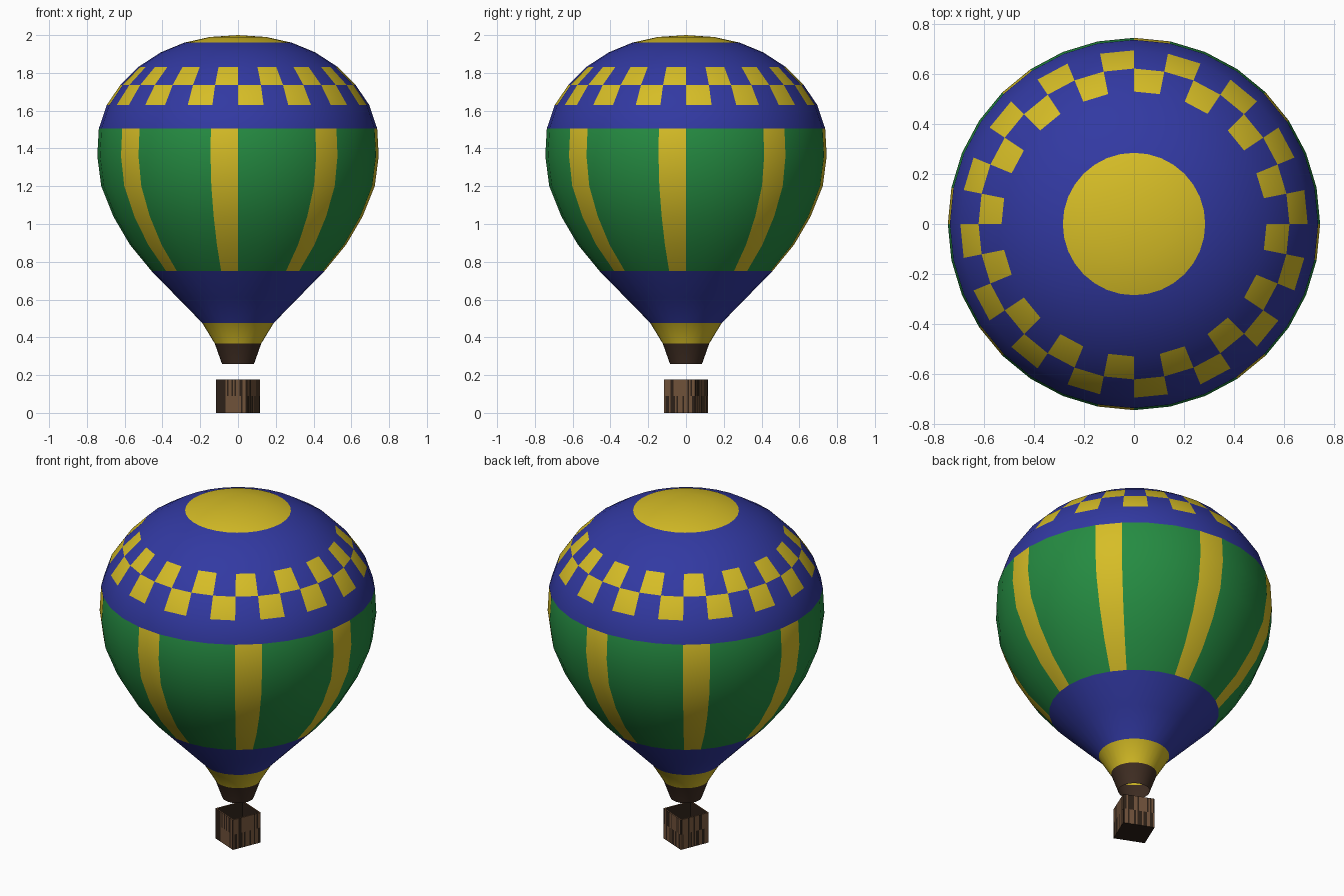
import bpy, bmesh, math, random

if "Cube" in bpy.data.objects:
    bpy.data.objects.remove(bpy.data.objects["Cube"])

random.seed(4)


def material(name, r, g, b):
    lin = [((c / 255 + 0.055) / 1.055) ** 2.4 for c in (r, g, b)]
    m = bpy.data.materials.new(name)
    m.diffuse_color = (*lin, 1)
    m.use_nodes = True
    m.node_tree.nodes["Principled BSDF"].inputs["Base Color"].default_value = m.diffuse_color
    return m


blue = material("blue fabric", 50, 57, 162)
green = material("green fabric", 37, 140, 66)
yellow = material("yellow fabric", 214, 189, 38)
skirt = material("dark brown fabric", 64, 46, 35)
wicker = material("brown wicker", 112, 82, 58)
gap = material("dark wicker", 45, 33, 24)


def finish(bm, name, mats, smooth):
    me = bpy.data.meshes.new(name)
    for f in bm.faces:
        f.smooth = smooth
    bm.to_mesh(me)
    bm.free()
    for m in mats:
        me.materials.append(m)
    ob = bpy.data.objects.new(name, me)
    bpy.context.collection.objects.link(ob)
    return ob


# Envelope: revolved profile (radius, height), one panel per segment
SEG = 32
BLUE, GREEN, YELLOW, BROWN = range(4)
profile = [(.085, .26), (.123, .367), (.19, .477), (.32, .61), (.457, .75),
           (.572, .89), (.66, 1.04), (.724, 1.2), (.745, 1.36), (.737, 1.505),
           (.695, 1.63), (.622, 1.737), (.53, 1.83), (.41, 1.908),
           (.285, 1.96), (.15, 1.99)]


def panel_colour(z, k):
    if z < .367:
        return BROWN
    if z < .477 or z > 1.96:
        return YELLOW
    if .75 < z < 1.505:                       # vertical stripes
        return YELLOW if k % 4 == 3 else GREEN
    if 1.63 < z < 1.737:                      # lower checker row
        return YELLOW if k % 2 == 0 else BLUE
    if 1.737 < z < 1.83:                      # upper checker row
        return YELLOW if k % 2 == 1 else BLUE
    return BLUE


bm = bmesh.new()
rings = []
for r, z in profile:
    rings.append([bm.verts.new((r * math.cos(math.tau * k / SEG),
                                r * math.sin(math.tau * k / SEG), z))
                  for k in range(SEG)])
for i in range(len(rings) - 1):
    mid = (profile[i][1] + profile[i + 1][1]) / 2
    for k in range(SEG):
        n = (k + 1) % SEG
        f = bm.faces.new((rings[i][k], rings[i][n], rings[i + 1][n], rings[i + 1][k]))
        f.material_index = panel_colour(mid, k)
crown = bm.verts.new((0, 0, 2))
for k in range(SEG):
    f = bm.faces.new((rings[-1][k], rings[-1][(k + 1) % SEG], crown))
    f.material_index = YELLOW
finish(bm, "envelope", (blue, green, yellow, skirt), True)

# Basket: open square box, walls split into vertical wicker strips
COLS, H, T, TURN = 20, .178, .008, math.radians(-22.5)
half = .0885
bm = bmesh.new()


def place(x, y, z, side):
    a = TURN + side * math.pi / 2
    return bm.verts.new((x * math.cos(a) - y * math.sin(a),
                         x * math.sin(a) + y * math.cos(a), z))


def quad(points, side, mat):
    f = bm.faces.new([place(*p, side) for p in points])
    f.material_index = mat


inner = half - T
levels = (0, H * .5, H)
for side in range(4):
    edges = [-half + 2 * half * c / COLS for c in range(COLS + 1)]
    for x0, x1 in zip(edges, edges[1:]):
        column_dark = random.random() < .35
        for z0, z1 in zip(levels, levels[1:]):
            dark = column_dark if random.random() < .75 else not column_dark
            quad([(x0, -half, z0), (x1, -half, z0), (x1, -half, z1), (x0, -half, z1)],
                 side, 1 if dark else 0)
    # inside wall and rim
    quad([(inner, -inner, T), (-inner, -inner, T), (-inner, -inner, H), (inner, -inner, H)], side, 1)
    quad([(-half, -half, H), (half, -half, H), (inner, -inner, H), (-inner, -inner, H)], side, 0)
# floor, inside and underneath
quad([(-inner, -inner, T), (inner, -inner, T), (inner, inner, T), (-inner, inner, T)], 0, 1)
quad([(-half, half, 0), (half, half, 0), (half, -half, 0), (-half, -half, 0)], 0, 1)
bmesh.ops.remove_doubles(bm, verts=bm.verts, dist=1e-5)
finish(bm, "basket", (wicker, gap), False)
